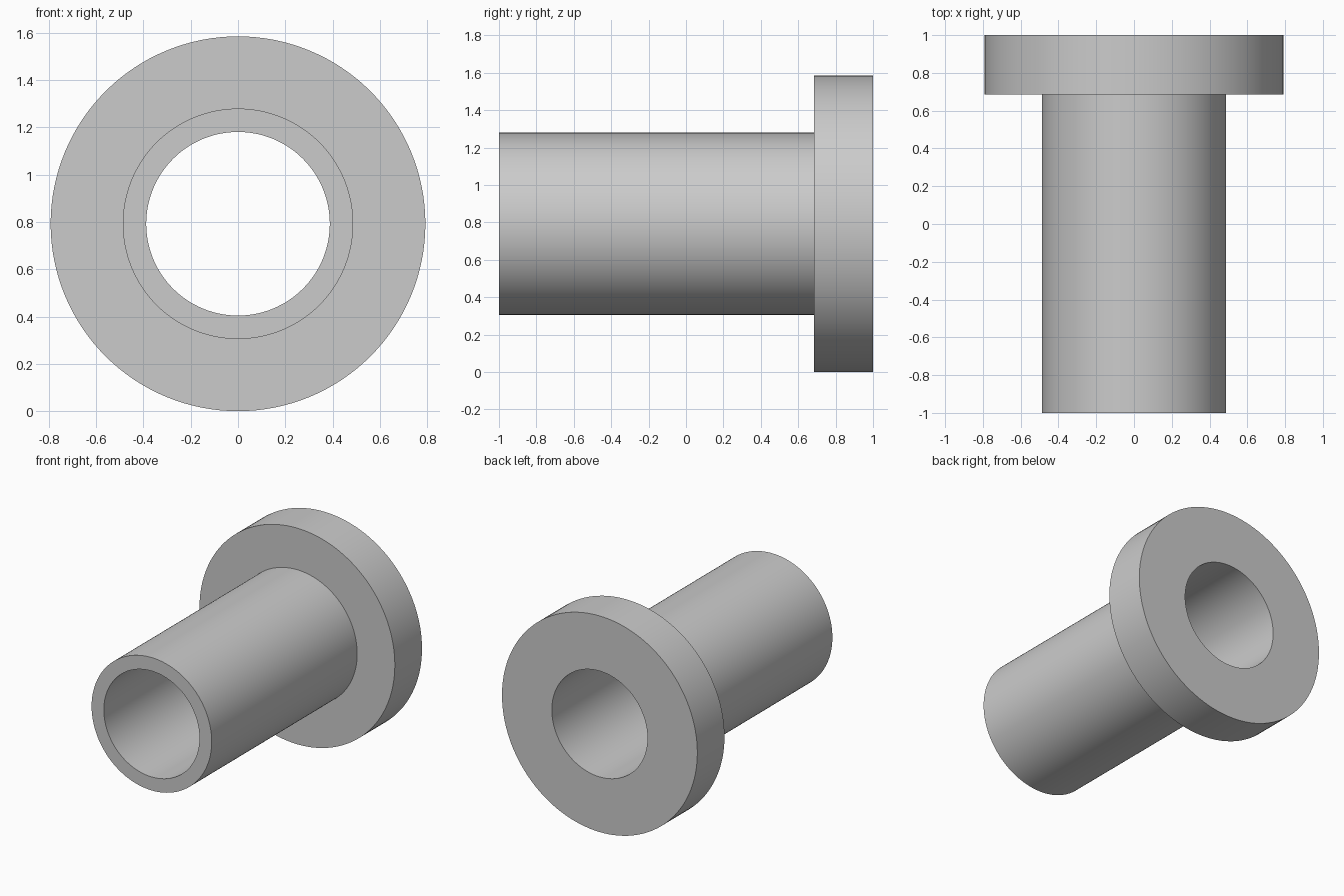
import bpy
import bmesh
import math

cube = bpy.data.objects.get("Cube")
if cube:
    bpy.data.objects.remove(cube, do_unlink=True)

SEGMENTS = 128
R_FLANGE, R_TUBE, R_BORE = 0.792, 0.487, 0.388
Y_FRONT, Y_STEP, Y_BACK = -1.0, 0.685, 1.0

# Plain grey material
grey = bpy.data.materials.new("plain grey")
grey.use_nodes = True
colour = (0.6, 0.6, 0.6, 1)
grey.diffuse_color = colour
grey.node_tree.nodes["Principled BSDF"].inputs["Base Color"].default_value = colour

# Half section of the flanged sleeve, as (radius, y) going round the wall
profile = [(R_BORE, Y_FRONT), (R_TUBE, Y_FRONT), (R_TUBE, Y_STEP),
           (R_FLANGE, Y_STEP), (R_FLANGE, Y_BACK), (R_BORE, Y_BACK)]

# Sweep the section around the bore axis
bm = bmesh.new()
rings = []
for i in range(SEGMENTS):
    a = math.tau * i / SEGMENTS
    rings.append([bm.verts.new((r * math.cos(a), y, R_FLANGE + r * math.sin(a)))
                  for r, y in profile])
for i, ring in enumerate(rings):
    following = rings[(i + 1) % SEGMENTS]
    for j in range(len(profile)):
        k = (j + 1) % len(profile)
        bm.faces.new((ring[j], ring[k], following[k], following[j]))
bmesh.ops.recalc_face_normals(bm, faces=bm.faces)
mesh = bpy.data.meshes.new("flanged_sleeve")
bm.to_mesh(mesh)
bm.free()
mesh.materials.append(grey)

sleeve = bpy.data.objects.new("flanged_sleeve", mesh)
bpy.context.collection.objects.link(sleeve)

# Smooth round walls with crisp rims
bpy.ops.object.select_all(action='DESELECT')
sleeve.select_set(True)
bpy.context.view_layer.objects.active = sleeve
bpy.ops.object.shade_smooth_by_angle(angle=math.radians(30))
